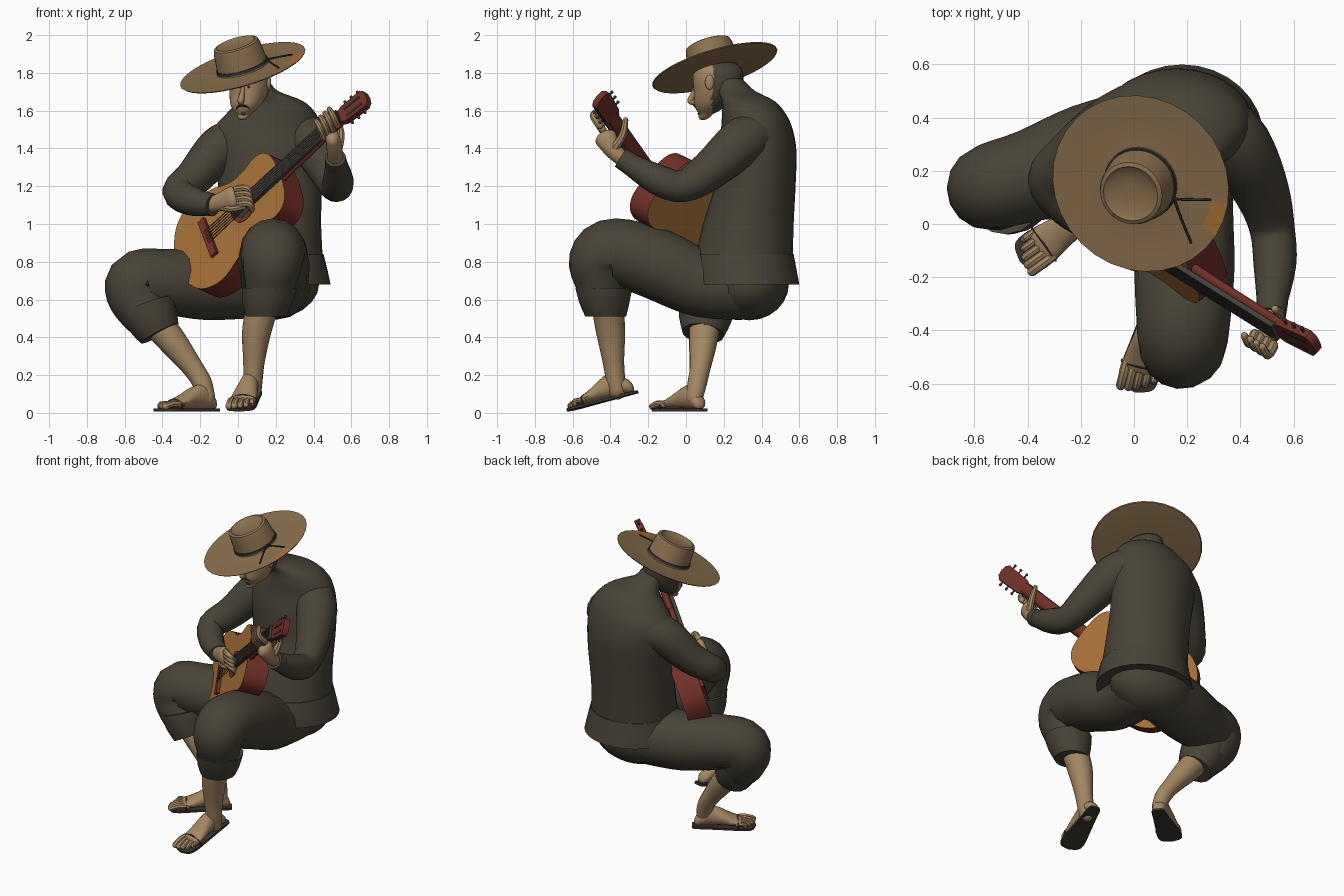
import bpy, bmesh
from math import sin, cos, pi
from mathutils import Vector, Matrix

if "Cube" in bpy.data.objects:
    bpy.data.objects.remove(bpy.data.objects["Cube"])


def material(name, rgb):
    m = bpy.data.materials.new(name)
    m.use_nodes = True
    m.diffuse_color = (*rgb, 1)
    m.node_tree.nodes["Principled BSDF"].inputs["Base Color"].default_value = (*rgb, 1)
    return m


CLOTH = material("dark olive cloth", (.066, .057, .039))
SKIN = material("tan skin", (.37, .24, .12))
STRAW = material("brown straw", (.255, .16, .074))
WOOD = material("honey wood", (.39, .168, .04))
RED = material("red wood", (.17, .03, .022))
DARK = material("dark cord", (.04, .035, .028))
EBONY = material("grey brown ebony", (.06, .053, .043))
parts = []


def finish(name, bm, mats, M=None, rule=None):
    bmesh.ops.recalc_face_normals(bm, faces=bm.faces)
    if rule:
        for f in bm.faces:
            f.material_index = rule(f.calc_center_median(), f.normal)
    me = bpy.data.meshes.new(name)
    bm.to_mesh(me)
    bm.free()
    for m in mats if isinstance(mats, list) else [mats]:
        me.materials.append(m)
    ob = bpy.data.objects.new(name, me)
    bpy.context.collection.objects.link(ob)
    if M:
        ob.matrix_world = M
    parts.append(ob)


def smooth_path(pts, steps):
    """Catmull-Rom interpolation of any-length tuples."""
    out, n = [], len(pts)
    for i in range(n - 1):
        quad = [pts[max(i - 1, 0)], pts[i], pts[i + 1], pts[min(i + 2, n - 1)]]
        for k in range(steps):
            t = k / steps
            out.append([b + .5 * t * (c - a + t * (2 * a - 5 * b + 4 * c - d + t * (3 * (b - c) + d - a)))
                        for a, b, c, d in zip(*quad)])
    return out + [list(pts[-1])]


def tube(name, pts, mats, frame=None, ends=(1, 1), sides=16, steps=4, M=None, rule=None):
    """Loft ellipses along a path; points are x, y, z, radius (, second radius)."""
    path = smooth_path(pts, steps)
    C = [Vector(p[:3]) for p in path]
    T = [(C[min(i + 1, len(C) - 1)] - C[max(i - 1, 0)]).normalized() for i in range(len(C))]
    rings = [(c, t, p[3], p[-1]) for c, t, p in zip(C, T, path)]

    def dome(ring, sign):
        c, t, a, b = ring
        return [(c + t * sign * min(a, b) * sin(q), t, a * cos(q), b * cos(q)) for q in (.5, 1, 1.35)]
    if ends[0]:
        rings = dome(rings[0], -1)[::-1] + rings
    if ends[1]:
        rings += dome(rings[-1], 1)
    bm, loops = bmesh.new(), []
    u = Vector((0, 0, 1)) if abs(rings[0][1].z) < .9 else Vector((1, 0, 0))
    for c, t, a, b in rings:
        u = (u - t * u.dot(t)).normalized()
        U, V = frame or (u, t.cross(u))
        loops.append([bm.verts.new(c + U * a * cos(2 * pi * k / sides) + V * b * sin(2 * pi * k / sides))
                      for k in range(sides)])
    for A, B in zip(loops, loops[1:]):
        for k in range(sides):
            j = (k + 1) % sides
            bm.faces.new((A[k], A[j], B[j], B[k]))
    bm.faces.new(loops[0])
    bm.faces.new(loops[-1])
    finish(name, bm, mats, M, rule)


def ball(name, c, r, mat):
    bm = bmesh.new()
    bmesh.ops.create_uvsphere(bm, u_segments=20, v_segments=12, radius=1,
                              matrix=Matrix.Translation(c) @ Matrix.Diagonal((*r, 1)))
    finish(name, bm, mat)


def box(name, c, size, mat, M=None):
    bm = bmesh.new()
    bmesh.ops.create_cube(bm, size=1, matrix=Matrix.Translation(c) @ Matrix.Diagonal((*size, 1)))
    finish(name, bm, mat, M)


def slab(name, half, z0, z1, mats, M, rule=None, steps=5):
    """Extrude an outline mirrored about local X; half holds (along, half width)."""
    h = smooth_path(half, steps)
    outline = h + [[s, -w] for s, w in reversed(h) if w > .001]
    bm = bmesh.new()
    f = bm.faces.new([bm.verts.new((s, w, z0)) for s, w in outline])
    new = bmesh.ops.extrude_face_region(bm, geom=[f])["geom"]
    bmesh.ops.translate(bm, vec=(0, 0, z1 - z0), verts=[v for v in new if isinstance(v, bmesh.types.BMVert)])
    finish(name, bm, mats, M, rule)


X, Y, Z = Vector((1, 0, 0)), Vector((0, 1, 0)), Vector((0, 0, 1))

# Shirt
tube("shirt_torso", [(.175, .305, .8, .275, .26), (.17, .33, 1, .27, .24), (.17, .365, 1.2, .275, .215),
                     (.16, .375, 1.38, .29, .21), (.155, .375, 1.5, .285, .19), (.175, .36, 1.58, .24, .17),
                     (.17, .33, 1.65, .175, .14), (.11, .265, 1.705, .1, .1), (.08, .22, 1.76, .085, .085)],
     CLOTH, (X, Y), (0, 1), 28)
tube("shirt_hem", [(.18, .315, .68, .31, .285), (.178, .31, .76, .295, .275), (.175, .308, .84, .278, .262)],
     CLOTH, (X, Y), (0, 0), 32)
tube("right_sleeve", [(.0, .4, 1.44, .13), (-.1, .35, 1.395, .122), (-.23, .26, 1.25, .1),
                      (-.315, .165, 1.17, .086), (-.24, .06, 1.12, .078), (-.14, -.02, 1.1, .055)], CLOTH, ends=(1, 0))
tube("left_sleeve", [(.31, .37, 1.47, .13), (.4, .28, 1.42, .128), (.48, .12, 1.28, .105),
                     (.52, -.02, 1.2, .085), (.53, -.16, 1.24, .08), (.515, -.34, 1.345, .05)], CLOTH, ends=(1, 0))
tube("right_sleeve_cuff", [(-.18, .015, 1.11, .064), (-.13, -.028, 1.1, .06)], CLOTH, ends=(0, 0))
tube("left_sleeve_cuff", [(.52, -.29, 1.315, .06), (.515, -.345, 1.35, .056)], CLOTH, ends=(0, 0))

# Trousers
ball("trouser_seat", (.14, .335, .685), (.29, .21, .195), CLOTH)
tube("left_trouser_leg", [(.21, .31, .67, .175), (.195, .08, .685, .178), (.19, -.16, .79, .188), (.185, -.38, .855, .175),
                          (.18, -.46, .8, .163), (.168, -.45, .68, .135), (.155, -.435, .58, .115)], CLOTH, ends=(1, 0))
tube("left_trouser_cuff", [(.168, -.435, .66, .145, .15), (.157, -.432, .58, .132, .132), (.147, -.425, .51, .108, .108)],
     CLOTH, (X, Y), (0, 0), steps=2)
tube("right_trouser_leg", [(.05, .33, .685, .185), (-.17, .265, .68, .188), (-.38, .185, .695, .173), (-.525, .145, .7, .163),
                           (-.545, .13, .63, .153), (-.49, .11, .53, .135), (-.44, .1, .46, .11)], CLOTH, ends=(1, 0))
tube("right_trouser_cuff", [(-.48, .11, .57, .15), (-.45, .1, .49, .138), (-.415, .09, .42, .112)], CLOTH, ends=(0, 0), steps=2)

# Bare shins
tube("left_shin", [(.14, -.42, .6, .085), (.1, -.4, .44, .078), (.085, -.385, .28, .058), (.08, -.375, .19, .052),
                   (.075, -.365, .12, .05)], SKIN)
tube("right_shin", [(-.43, .1, .48, .085), (-.34, .09, .37, .075), (-.24, .075, .24, .056), (-.19, .06, .16, .052),
                    (-.165, .045, .08, .045)], SKIN)


# Feet with sandals, built heel at origin and toes toward -y
def foot(side, sign, M):
    tube(side + "_foot", [(0, -.03, .055, .042, .042), (0, -.08, .078, .047, .066), (0, -.15, .07, .055, .056),
                          (0, -.22, .05, .067, .036), (0, -.28, .036, .072, .022)], SKIN, (X, Z), M=M)
    for i in range(5):
        x, reach, r = sign * (.056 - .029 * i), .36 - .003 * i * i, .019 - .0014 * i
        tube(f"{side}_toe_{i + 1}", [(x, -.26, .036, r), (x, -.31, .04, r), (x, -reach, .026, r)],
             SKIN, sides=8, steps=2, M=M)
    slab(side + "_sandal_sole", [(-.02, 0), (-.01, .035), (.08, .048), (.2, .064), (.3, .076), (.355, .062), (.377, 0)],
         0, .014, DARK, M @ Matrix.Rotation(-pi / 2, 4, "Z"))
    tube(side + "_toe_strap", [(-.075, -.265, .015, .005), (-.066, -.265, .045, .005), (0, -.265, .064, .005),
                               (.066, -.265, .045, .005), (.075, -.265, .015, .005)], DARK, sides=6, M=M)


foot("right", 1, Matrix.Translation((-.125, .08, .008)) @ Matrix.Rotation(-.94, 4, "Z"))
foot("left", -1, Matrix.Translation((.09, -.275, .1)) @ Matrix.Rotation(-.24, 4, "Z") @ Matrix.Rotation(.25, 4, "X"))

# Head
tube("head", [(.03, .105, 1.58, .035, .035), (.04, .13, 1.625, .078, .085), (.055, .16, 1.69, .1, .118),
              (.06, .17, 1.76, .108, .133), (.05, .165, 1.83, .1, .125), (.02, .14, 1.88, .06, .07)],
     [SKIN, CLOTH], (X, Y), sides=36, rule=lambda c, n: int(c.y > .14))
tube("nose", [(.026, .047, 1.72, .01), (.02, .034, 1.68, .014), (.015, .024, 1.652, .018), (.018, .046, 1.64, .012)],
     SKIN, sides=10)
for side, s in (("left", 1), ("right", -1)):
    ball(side + "_ear", (.058 + s * .105, .125, 1.75), (.013, .024, .04), SKIN)
    tube(side + "_eyebrow", [(.035 + s * .02, .038, 1.725, .005), (.04 + s * .062, .068, 1.728, .004)], DARK, sides=6)
    tube(side + "_moustache", [(.02, .042, 1.628, .006), (.024 + s * .025, .049, 1.622, .005),
                               (.026 + s * .034, .058, 1.61, .003)], DARK, sides=6)
ball("chin_beard", (.028, .07, 1.585), (.013, .008, .01), DARK)

# Hat, tilted down toward the right front
up = Vector((-.3, -.3, 1)).normalized()
HAT = Matrix.Translation((.028, .155, 1.82)) @ Z.rotation_difference(up).to_matrix().to_4x4()
profile = [(.11, -.004), (.25, -.004), (.34, .004), (.345, .01), (.28, .008), (.21, .004), (.142, .008), (.136, .03),
           (.128, .12), (.121, .142), (.106, .148), (.085, .132), (.03, .128)]
tube("hat", [(0, 0, z, r) for r, z in profile], [STRAW, WOOD], (X, Y), (0, 0), 32, 1, HAT,
     lambda c, n: int(c.x > .25 and -.18 < c.y < -.08 and n.z > 0))
tube("hat_cord", [(0, 0, .014, .142), (0, 0, .03, .141)], DARK, (X, Y), (0, 0), 32, 1, HAT)
for i, (x, y) in enumerate(((.27, -.05), (.19, -.22))):
    tube(f"hat_cord_tail_{i + 1}", [(.135, -.05, .03, .006), ((x + .13) / 2, (y - .05) / 2, .025, .005),
                                    (x, y, .018, .005)], DARK, sides=6, M=HAT)

# Guitar: local x runs up the neck, z out of the soundboard, origin at the bridge
D = Vector((.667, -.417, .617)).normalized()
N = Vector((-1, -.93, .44))
N = (N - D * N.dot(D)).normalized()
W = N.cross(D)
G = Matrix.Translation((-.152, .035, .925)) @ Matrix((D, W, N)).transposed().to_4x4()
slab("guitar_body", [(-.25, 0), (-.235, .11), (-.16, .235), (-.02, .29), (.12, .255), (.24, .2), (.34, .193),
                     (.43, .213), (.5, .195), (.545, .13), (.56, 0)], -.145, 0, [RED, WOOD], G,
     lambda c, n: int(abs(n.z) > .9))
for n, r, z, m in (("rosette", .085, .004, RED), ("soundhole", .06, .006, DARK)):
    tube("guitar_" + n, [(.265, 0, 0, r), (.265, 0, z, r)], m, (X, Y), (0, 0), 24, 1, G)
box("guitar_bridge", (0, 0, .01), (.045, .25, .02), RED, G)
box("guitar_fingerboard", (.69, 0, .012), (.7, .085, .02), EBONY, G)
tube("guitar_neck", [(.5, 0, -.03, .03, .046), (.58, 0, -.022, .024, .042), (1.06, 0, -.02, .022, .036)],
     RED, (Z, Y), (0, 0), M=G)
HEAD = G @ Matrix.Translation((1.035, 0, 0)) @ Matrix.Rotation(.1, 4, "Y")
slab("guitar_headstock", [(0, 0), (0, .036), (.03, .05), (.17, .055), (.19, .035), (.195, 0)], -.03, .008, RED, HEAD, steps=1)
for s in (-1, 1):
    box("headstock_slot", (.1, s * .024, .009), (.11, .016, .004), DARK, HEAD)
    for i in range(3):
        x = .055 + .045 * i
        tube("tuning_peg", [(x, s * .05, -.012, .005), (x, s * .066, -.012, .005), (x, s * .074, -.012, .009)],
             DARK, sides=8, steps=1, M=HEAD)
for i in range(6):
    w = i - 2.5
    tube("guitar_string", [(0, w * .017, .02, .0025), (1.04, w * .011, .023, .0015)], EBONY, sides=5, steps=1, M=G)

# Right hand plucking the strings
tube("right_palm", [(-.15, -.01, 1.1, .042, .042), (-.1, -.05, 1.115, .048, .038), (-.03, -.105, 1.14, .062, .034)], SKIN)
for i in range(4):
    a = Vector((-.005 + .004 * i, -.125, 1.185 - .027 * i))
    tube(f"right_finger_{i + 1}", [(*a, .02), (*(a + Vector((.05, -.035, .003))), .018),
                                   (*(a + Vector((.07, -.01, -.035))), .015)], SKIN, sides=8)
tube("right_thumb", [(-.08, -.07, 1.09, .022), (-.03, -.12, 1.08, .018), (.03, -.14, 1.09, .014)], SKIN, sides=8)

# Left hand gripping the neck
tube("left_palm", [(.515, -.33, 1.34, .04, .04), (.512, -.385, 1.39, .046, .042), (.502, -.425, 1.455, .06, .038)], SKIN)
for i in range(4):
    a = Vector((.455, -.415, 1.46)) + D * (.034 * i)
    tube(f"left_finger_{i + 1}", [(*a, .021), (*(a + Vector((-.02, -.035, .05))), .018),
                                  (*(a + Vector((-.04, -.005, .085))), .014)], SKIN, sides=8)
tube("left_thumb", [(.53, -.38, 1.4, .025), (.545, -.335, 1.47, .021), (.53, -.32, 1.55, .015)], SKIN, sides=8)

# Smooth shading with sharp creases kept
for ob in parts:
    ob.select_set(True)
bpy.context.view_layer.objects.active = parts[0]
bpy.ops.object.shade_smooth_by_angle(angle=.75)
